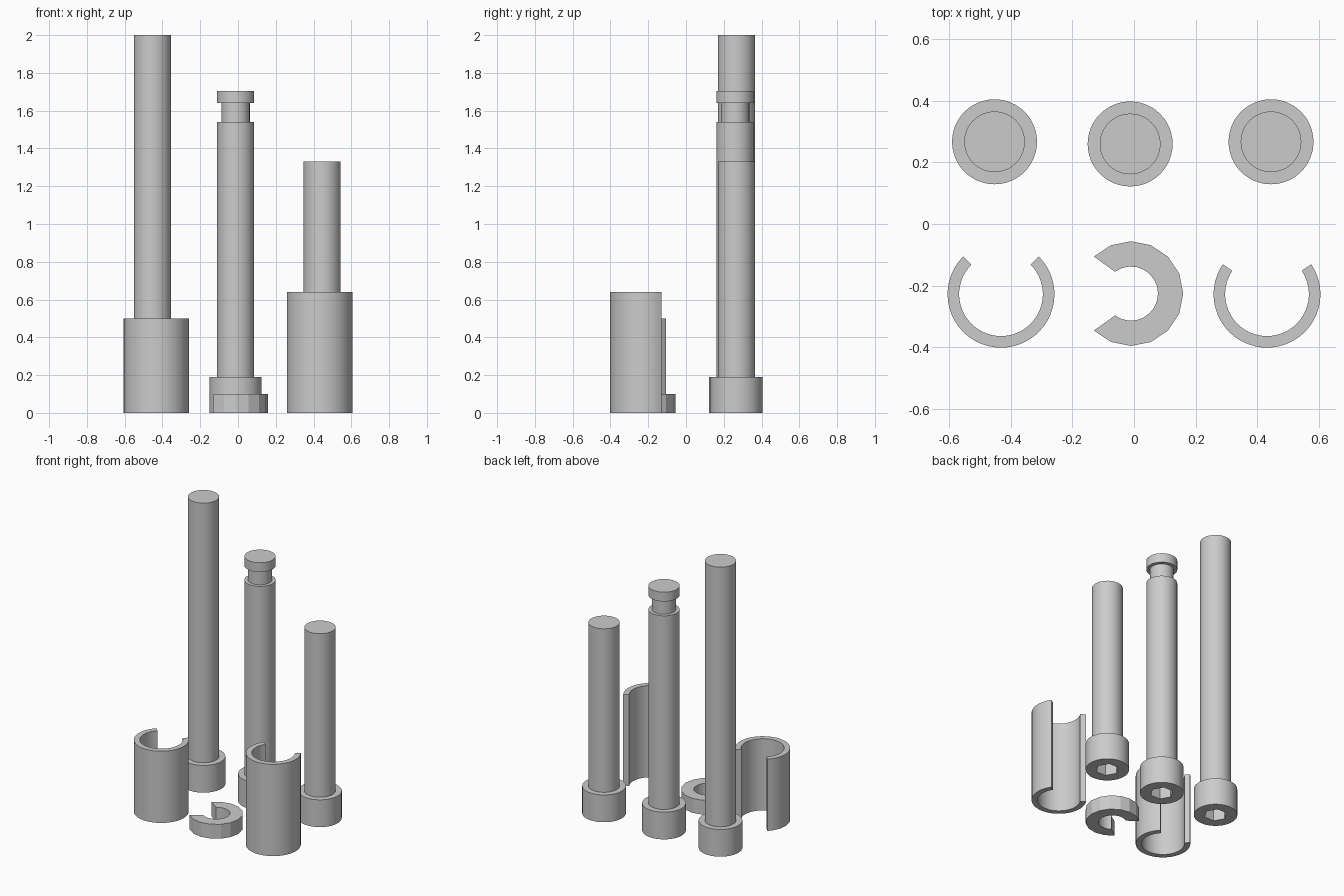
import bpy, bmesh
from math import sin, cos, pi, radians

if "Cube" in bpy.data.objects:
    bpy.data.objects.remove(bpy.data.objects["Cube"])

SEG = 48  # divisible by 6 so the hex socket corners land on the rings


def finish(bm, name, loc, smooth=True):
    bmesh.ops.recalc_face_normals(bm, faces=bm.faces)
    me = bpy.data.meshes.new(name)
    bm.to_mesh(me)
    bm.free()
    ob = bpy.data.objects.new(name, me)
    ob.location = loc
    bpy.context.collection.objects.link(ob)
    if smooth:
        bpy.ops.object.select_all(action='DESELECT')
        bpy.context.view_layer.objects.active = ob
        ob.select_set(True)
        bpy.ops.object.shade_smooth_by_angle(angle=radians(30))
    return ob


def hex_radius(r, a):
    # distance to the side of a hexagon with corner radius r
    return r * cos(pi / 6) / cos((a - pi / 6) % (pi / 3) - pi / 6)


def bolt(name, loc, shaft):
    # (radius, z, is_hex) from socket floor round the head and up the shaft
    profile = [(0.074, 0.10, True), (0.074, 0, True), (0.138, 0, False),
               (0.138, 0.19, False), (0.0985, 0.19, False)]
    profile += [(r, z, False) for r, z in shaft]
    bm = bmesh.new()
    rings = []
    for r, z, is_hex in profile:
        ring = []
        for i in range(SEG):
            a = 2 * pi * i / SEG
            rr = hex_radius(r, a + pi / 6) if is_hex else r
            ring.append(bm.verts.new((rr * cos(a), rr * sin(a), z)))
        rings.append(ring)
    for lo, hi in zip(rings, rings[1:]):
        for i in range(SEG):
            j = (i + 1) % SEG
            bm.faces.new((lo[i], lo[j], hi[j], hi[i]))
    bm.faces.new(rings[0])
    bm.faces.new(rings[-1])
    return finish(bm, name, loc)


def arc(r, start, end, n):
    return [(r * cos(radians(start + (end - start) * i / n)),
             r * sin(radians(start + (end - start) * i / n))) for i in range(n + 1)]


def extrude_outline(name, loc, points, height, smooth=True):
    bm = bmesh.new()
    face = bm.faces.new([bm.verts.new((x, y, 0)) for x, y in points])
    top = bmesh.ops.extrude_face_region(bm, geom=[face])['geom']
    bmesh.ops.translate(bm, vec=(0, 0, height),
                        verts=[v for v in top if isinstance(v, bmesh.types.BMVert)])
    return finish(bm, name, loc, smooth)


# Socket-head pins
bolt("long_pin", (-0.453, 0.267, 0), [(0.0985, 2.0)])
bolt("short_pin", (0.445, 0.267, 0), [(0.0985, 1.33)])
bolt("grooved_pin", (-0.0125, 0.26, 0),
     [(0.0985, 1.54), (0.075, 1.54), (0.075, 1.64), (0.0985, 1.64), (0.0985, 1.705)])

# Split sleeves, open toward the back
for name, x, gap_edge, height in (("short_sleeve", -0.432, 45, 0.5),
                                  ("tall_sleeve", 0.432, 34, 0.64)):
    outline = (arc(0.1735, 180 - gap_edge, 360 + gap_edge, 40)
               + arc(0.136, 360 + gap_edge, 180 - gap_edge, 40))
    extrude_outline(name, (x, -0.228, 0), outline, height)

# Faceted retaining clip, open toward the left
outline = arc(0.17, -135, 135, 12) + arc(0.088, 126, -126, 16)
extrude_outline("retaining_clip", (-0.01, -0.226, 0), outline, 0.1, smooth=False)
